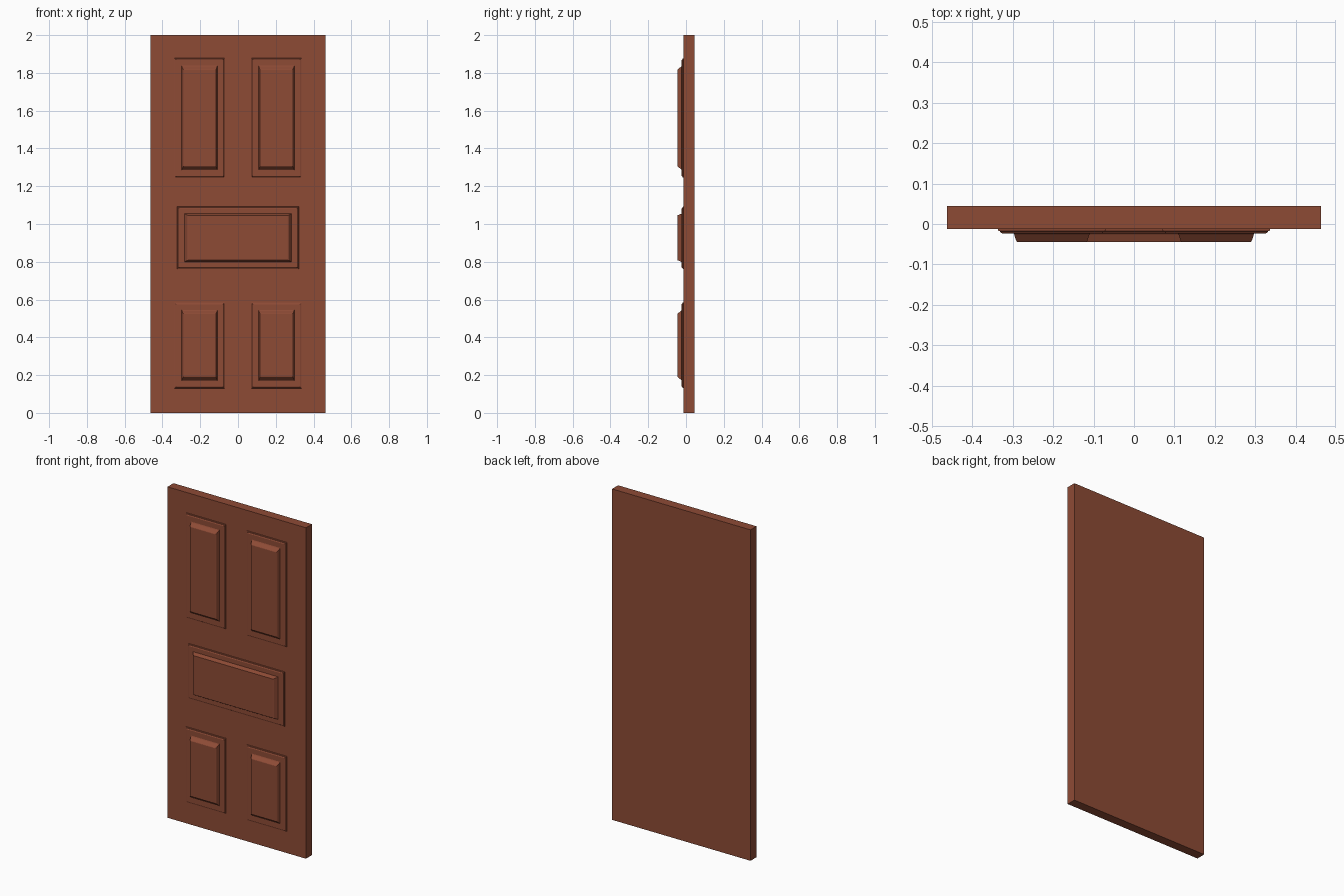
import bpy, bmesh

if "Cube" in bpy.data.objects:
    bpy.data.objects.remove(bpy.data.objects["Cube"])

mat = bpy.data.materials.new("red_brown_wood")
mat.diffuse_color = (0.27, 0.07, 0.036, 1)
mat.use_nodes = True
mat.node_tree.nodes["Principled BSDF"].inputs["Base Color"].default_value = mat.diffuse_color


def stepped_block(name, x0, x1, z0, z1, rings):
    """Loft of rectangles; each ring is (y, inset in x, inset in z)."""
    bm = bmesh.new()
    loops = []
    for y, ix, iz in rings:
        corners = [(x0 + ix, z0 + iz), (x1 - ix, z0 + iz),
                   (x1 - ix, z1 - iz), (x0 + ix, z1 - iz)]
        loops.append([bm.verts.new((x, y, z)) for x, z in corners])
    for a, b in zip(loops, loops[1:]):
        for i in range(4):
            j = (i + 1) % 4
            bm.faces.new((a[i], a[j], b[j], b[i]))
    bm.faces.new(loops[-1])
    bm.faces.new(loops[0][::-1])
    bmesh.ops.recalc_face_normals(bm, faces=bm.faces)
    mesh = bpy.data.meshes.new(name)
    bm.to_mesh(mesh)
    bm.free()
    mesh.materials.append(mat)
    obj = bpy.data.objects.new(name, mesh)
    bpy.context.collection.objects.link(obj)
    return obj


FACE, STEP, FRONT = -0.012, -0.023, -0.045


def raised_panel(name, x0, x1, z0, z1, mx, mz, bx, bz):
    """Moulding (margins mx, mz) with a bevelled field (bevels bx, bz)."""
    stepped_block(name + "_moulding", x0, x1, z0, z1,
                  [(FACE + 0.002, 0, 0), (-0.017, 0.001, 0.001),
                   (-0.018, 0.005, 0.005), (-0.0215, 0.007, 0.007),
                   (STEP, 0.010, 0.010)])
    stepped_block(name + "_field", x0 + mx, x1 - mx, z0 + mz, z1 - mz,
                  [(STEP + 0.002, 0, 0), (-0.026, bx * 0.2, bz * 0.3),
                   (-0.041, bx * 0.6, bz * 0.8), (-0.044, bx * 0.8, bz * 0.9),
                   (FRONT, bx, bz)])


# Door slab
stepped_block("door_slab", -0.463, 0.463, 0, 2, [(0.045, 0, 0), (FACE, 0, 0)])

# Upper and lower panel pairs
for row, z0, z1 in (("upper", 1.245, 1.878), ("lower", 0.13, 0.585)):
    for side, x0, x1 in (("left", -0.337, -0.07), ("right", 0.07, 0.337)):
        raised_panel(f"{row}_{side}_panel", x0, x1, z0, z1,
                     0.038, 0.037, 0.012, 0.025)

# Wide middle panel, with the long bevel at its ends
raised_panel("middle_panel", -0.322, 0.322, 0.762, 1.092,
             0.036, 0.035, 0.025, 0.012)
